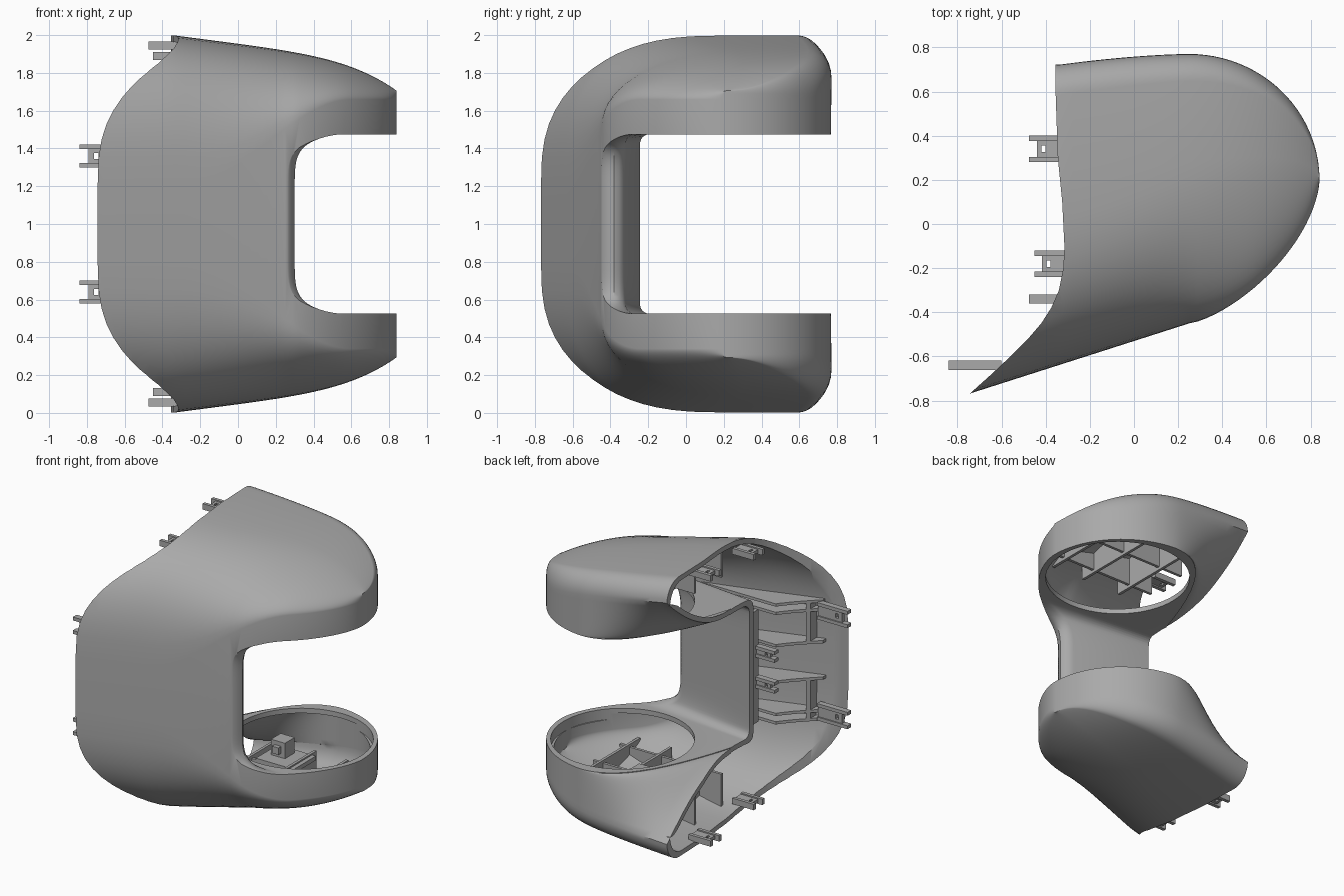
import bpy, bmesh, math
from mathutils import Matrix, Vector

old = bpy.data.objects.get("Cube")
if old:
    bpy.data.objects.remove(old, do_unlink=True)

grey = bpy.data.materials.new("plain_grey")
grey.use_nodes = True
COLOUR = (0.4, 0.4, 0.4, 1)
grey.diffuse_color = COLOUR
grey.node_tree.nodes["Principled BSDF"].inputs["Base Color"].default_value = COLOUR
WALL = 0.035


def add_mesh(name, bm):
    bmesh.ops.recalc_face_normals(bm, faces=bm.faces)
    me = bpy.data.meshes.new(name)
    bm.to_mesh(me)
    bm.free()
    me.materials.append(grey)
    ob = bpy.data.objects.new(name, me)
    bpy.context.collection.objects.link(ob)
    return ob


def loft(name, rings):
    bm = bmesh.new()
    rows = [[bm.verts.new(p) for p in ring] for ring in rings]
    n = len(rows[0])
    for a, b in zip(rows, rows[1:]):
        for i in range(n):
            j = (i + 1) % n
            bm.faces.new((a[i], a[j], b[j], b[i]))
    bm.faces.new(rows[0])
    bm.faces.new(rows[-1])
    return add_mesh(name, bm)


def boxes(name, bounds):
    bm = bmesh.new()
    for lo, hi in bounds:
        size = [h - l for l, h in zip(lo, hi)]
        mid = [(h + l) / 2 for l, h in zip(lo, hi)]
        bmesh.ops.create_cube(bm, size=1, matrix=Matrix.Translation(mid) @ Matrix.Diagonal((*size, 1)))
    return add_mesh(name, bm)


def carve(ob, tool, op='DIFFERENCE'):
    mod = ob.modifiers.new("cut", 'BOOLEAN')
    mod.operation, mod.solver, mod.object = op, 'EXACT', tool
    bpy.context.view_layer.objects.active = ob
    bpy.ops.object.modifier_apply(modifier=mod.name)


def smooth(ob, angle):
    bpy.ops.object.select_all(action='DESELECT')
    ob.select_set(True)
    bpy.context.view_layer.objects.active = ob
    bpy.ops.object.shade_smooth_by_angle(angle=math.radians(angle))


def ease(a, b, x):
    u = min(1, max(0, (x - a) / (b - a)))
    return u * u * (3 - 2 * u)


# Cross-section of the body at one x, optionally inset by t
def section(x, t):
    u = min(1, max(0, (x - 0.25) / 0.59))
    if x < 0.25:
        front = -0.45 + 0.32 * (x - 0.25)
        back = 0.77 - 0.05 * (min(0.6, 0.25 - x) / 0.6) ** 1.6
    else:
        front = 0.2 - 0.65 * (1 - u ** 1.4) ** 0.6
        back = 0.2 + 0.57 * math.sqrt(1 - u * u)
    r = max(0, x + 0.35)
    top = 2 - 0.13 * r - 0.14 * (r / 1.19) ** 5
    k = ease(-0.3, 0.6, x)
    low_front = min(1.2 + 0.46 * k, top - 0.03) - t
    low_back = min(max(top - 0.14, 1.69), top - 0.02)
    power = 2.8 - 1.1 * k
    # the back wall tucks under towards the open edge
    tuck = min(1, max(0, (0.335 - x) / 0.69)) ** 2.6
    wall = []
    for i in range(17):
        q = (1 - i / 16) ** 2
        wall.append(Vector((back - 0.9 * tuck * (1 - q ** 0.45), 1.48 + (low_back - 1.48) * q)))
    front, back, top, low_back = front + t, back - t, top - t, low_back - t
    w = back - front
    upper = []
    for i in range(17):
        a = math.pi / 2 * i / 16
        c, s = math.cos(a) ** (2 / power), math.sin(a) ** (2 / power)
        upper.append((front + 0.6 * w * (1 - c), low_front + (top - low_front) * s))
    for i in range(9):
        a = math.pi / 2 * i / 8
        upper.append((back - 0.1 * w * (1 - math.sin(a)), low_back + (top - low_back) * math.cos(a)))
    for i in range(1, 17):
        run = (wall[min(16, i + 1)] - wall[i - 1]).normalized()
        y, z = wall[i] + t * Vector((run.y, -run.x))
        upper.append((min(y, back), min(z, low_back - 0.001 * i)))
    return upper + [(y, 2 - z) for y, z in reversed(upper)]


def body(name, t, last):
    xs = [-0.9 + 1.15 * i / 24 for i in range(24)]
    xs += [0.25 + 0.5899 * math.sin(math.pi / 2 * last * i / 24) for i in range(25)]
    return loft(name, [[(x - t * ease(-0.35, 0.84, x), y, z) for y, z in section(x, t)] for x in xs])


# Clearance between the pads, flaring where the column meets them
def gap(name, t):
    half = 0.475 + t
    rings = []
    for i in range(41):
        v = -math.cos(math.pi * i / 40)
        u = max(0, (abs(v) * 0.475 - 0.1) / 0.375)
        flare = 1 - math.sqrt(max(0, 1 - u ** 6))
        xr = 0.3 + 0.3 * flare - t
        w = max(0, (abs(v) * 0.475 - 0.425) / 0.05)
        yb = -0.24 - t + 0.05 * (1 - math.sqrt(max(0, 1 - w * w)))
        plan = [(-1.5, 2), (-1.5, yb), (-0.36, yb), (xr - 0.06, yb - 0.08),
                (xr - 0.03, yb - 0.095), (xr - 0.01, yb - 0.115), (xr, yb - 0.14), (xr - 0.01, yb - 0.17),
                (xr - 0.03, yb - 0.2), (xr - 0.06, yb - 0.225), (xr - 0.1, yb - 0.245),
                (xr - 0.1, -1.5), (2, -1.5), (2, 2)]
        rings.append([(x, y, 1 + v * half) for x, y in plan])
    return loft(name, rings)


# Curved open edge on the -x side
edge = [(-0.355, 1.2), (-0.355, 0.6), (-0.345, 0.3), (-0.325, 0.1), (-0.315, -0.1), (-0.32, -0.2),
        (-0.34, -0.3), (-0.375, -0.38), (-0.42, -0.45), (-0.48, -0.52), (-0.56, -0.6),
        (-0.645, -0.68), (-0.74, -0.765), (-0.83, -0.845), (-0.83, -1.5), (-2, -1.5), (-2, 1.2)]
side_cut = loft("side_cutter", [[(x, y, z) for x, y in edge] for z in (-0.5, 2.5)])

bm = bmesh.new()
bmesh.ops.create_cone(bm, cap_ends=True, segments=64, radius1=0.465, radius2=0.465, depth=1.1,
                      matrix=Matrix.Translation((0.335, 0.235, 1)))
hole_cut = add_mesh("hole_cutter", bm)

# Main hollow shell
shell = body("outer_shell", 0, 1)
gap_outer = gap("gap_cutter", 0)
cavity = body("cavity_cutter", WALL, 0.9)
gap_inner = gap("inner_gap_cutter", WALL)
carve(cavity, gap_inner)
carve(shell, gap_outer)
carve(shell, cavity)
carve(shell, side_cut)
carve(shell, hole_cut)
smooth(shell, 35)

# Ribs and shelves, trimmed to the inside of the shell
carve(cavity, side_cut)
ribs = []
for z in (1.42, 1.36, 1.13):
    ribs.append(("column_shelf", (-0.62, -0.8, z - 0.01), (0.22, -0.43, z + 0.01)))
ribs.append(("column_divider", (-0.56, -0.8, 1.13), (-0.54, -0.5, 1.42)))
for x in (-0.05, 0.25, 0.5):
    ribs.append(("pad_rib", (x, -0.2, 1.68), (x + 0.02, 0.5, 2)))
for y in (-0.1, 0.2):
    ribs.append(("pad_cross_rib", (-0.22, y, 1.7), (0.58, y + 0.02, 2)))
for name, lo, hi in ribs:
    for flip in (False, True):
        a, b = lo, hi
        if flip:
            a, b = (*lo[:2], 2 - hi[2]), (*hi[:2], 2 - lo[2])
        ob = boxes(("lower_" if flip else "upper_") + name, [(a, b)])
        carve(ob, cavity, 'INTERSECT')

# Flange behind the open edge of the column
boxes("column_flange", [((-0.325, -0.35, 0.6), (-0.3, -0.25, 1.4))])

# Small mount in the lower pad
boxes("lower_mount", [((0.0, 0.2, 0.28), (0.3, 0.45, 0.31)), ((0.05, 0.3, 0.31), (0.16, 0.41, 0.42)),
                      ((0.08, 0.27, 0.34), (0.13, 0.3, 0.39))])


# Snap clips: two rails joined by crossbars around a window
def clip(name, x0, x1, mid, half, level, upright, thick=0.015):
    parts = []
    length = x1 - x0
    for sgn in (-1, 1):
        c = mid + sgn * (half - 0.012)
        parts.append((x0, x1, c - 0.012, c + 0.012, thick * 1.4))
    for start, end in ((0.2, 0.32), (0.42, 1)):
        parts.append((x0 + start * length, x0 + end * length, mid - half + 0.012, mid + half - 0.012, thick * 0.8))
    parts.append((x0 + 0.3 * length, x0 + 0.44 * length, mid - half + 0.012, mid - 0.015, thick * 0.8))
    parts.append((x0 + 0.3 * length, x0 + 0.44 * length, mid + 0.015, mid + half - 0.012, thick * 0.8))
    bounds = []
    for a, b, c, d, h in parts:
        if upright:
            bounds.append(((a, level - h, c), (b, level + h, d)))
        else:
            bounds.append(((a, c, level - h), (b, d, level + h)))
    boxes(name, bounds)


for label, sgn in (("upper", 1), ("lower", -1)):
    clip(label + "_front_clip", -0.84, -0.6, 1 + sgn * 0.36, 0.06, -0.64, True)
    clip(label + "_rear_edge_clip", -0.475, -0.3, 0.34, 0.06, 1 + sgn * 0.945, False)
    clip(label + "_middle_edge_clip", -0.45, -0.28, -0.18, 0.06, 1 + sgn * 0.89, False)
    clip(label + "_column_clip", -0.475, -0.28, 1 + sgn * 0.11, 0.04, -0.34, True)

for tool in (side_cut, hole_cut, gap_outer, gap_inner, cavity):
    bpy.data.objects.remove(tool, do_unlink=True)
